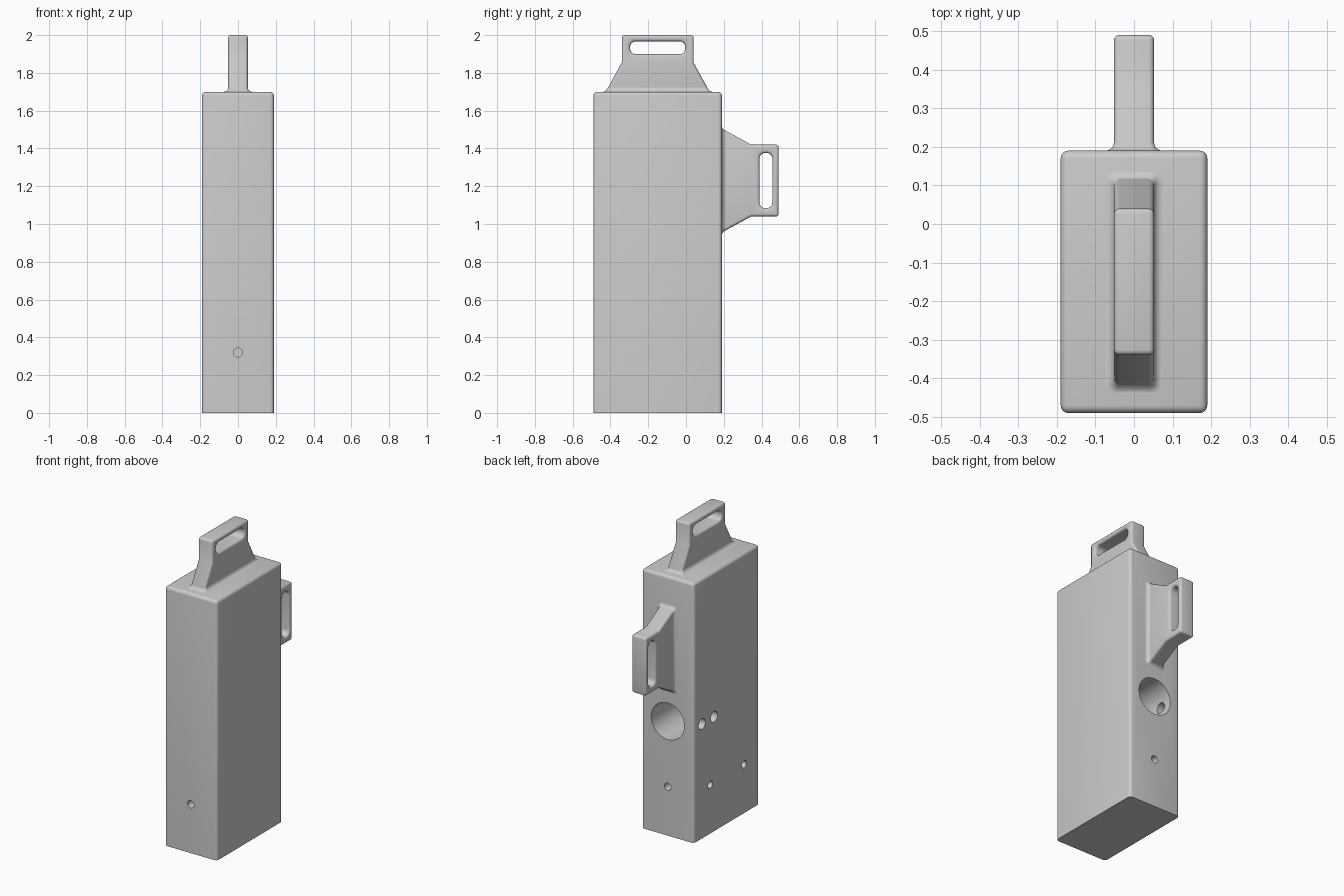
import bpy, bmesh, math
from mathutils import Matrix, Vector

old = bpy.data.objects.get("Cube")
if old:
    bpy.data.objects.remove(old, do_unlink=True)

grey = bpy.data.materials.new("plain grey")
grey.use_nodes = True
grey.diffuse_color = (0.6, 0.6, 0.6, 1)
grey.node_tree.nodes["Principled BSDF"].inputs["Base Color"].default_value = (0.6, 0.6, 0.6, 1)


def make(name, bm):
    bmesh.ops.recalc_face_normals(bm, faces=bm.faces)
    mesh = bpy.data.meshes.new(name)
    bm.to_mesh(mesh)
    bm.free()
    obj = bpy.data.objects.new(name, mesh)
    bpy.context.collection.objects.link(obj)
    mesh.materials.append(grey)
    return obj


def select(obj):
    bpy.ops.object.select_all(action='DESELECT')
    obj.select_set(True)
    bpy.context.view_layer.objects.active = obj


def apply(obj, kind, **settings):
    mod = obj.modifiers.new(kind, kind)
    for key, value in settings.items():
        setattr(mod, key, value)
    select(obj)
    bpy.ops.object.modifier_apply(modifier=mod.name)


def cut(obj, cutter):
    cutter.hide_render = True
    apply(obj, 'BOOLEAN', operation='DIFFERENCE', object=cutter, solver='EXACT')
    bpy.data.objects.remove(cutter, do_unlink=True)


def smooth(obj):
    select(obj)
    bpy.ops.object.shade_smooth_by_angle(angle=math.radians(29))


def prism(name, points, half):
    """Extrude a (y, z) outline symmetrically along x."""
    bm = bmesh.new()
    face = bm.faces.new([bm.verts.new((-half, y, z)) for y, z in points])
    ext = bmesh.ops.extrude_face_region(bm, geom=[face])
    verts = [v for v in ext["geom"] if isinstance(v, bmesh.types.BMVert)]
    bmesh.ops.translate(bm, verts=verts, vec=(2 * half, 0, 0))
    return make(name, bm)


def round_rect(hx, hy, r, steps=5):
    """Outline of a rounded rectangle."""
    pts = []
    for i, (sx, sy) in enumerate([(1, 1), (-1, 1), (-1, -1), (1, -1)]):
        for k in range(steps + 1):
            a = math.pi / 2 * (i + k / steps)
            pts.append((sx * (hx - r) + r * math.cos(a), sy * (hy - r) + r * math.sin(a)))
    return pts


def drill(obj, point, inward, radius, depth):
    """Blind hole starting at a surface point."""
    direction = Vector(inward)
    start, end = Vector(point) - direction * 0.05, Vector(point) + direction * depth
    bm = bmesh.new()
    turn = direction.to_track_quat('Z', 'Y').to_matrix().to_4x4()
    bmesh.ops.create_cone(bm, cap_ends=True, segments=48, radius1=radius, radius2=radius,
                          depth=(end - start).length,
                          matrix=Matrix.Translation((start + end) / 2) @ turn)
    cut(obj, make("hole_cutter", bm))


# Body block, rounded everywhere but at the bottom
bm = bmesh.new()
bmesh.ops.create_cube(bm, size=1, matrix=Matrix.Translation((0, -0.15, 0.85))
                      @ Matrix.Diagonal((0.38, 0.68, 1.7, 1)))
edges = [e for e in bm.edges if max(v.co.z for v in e.verts) > 1]
bmesh.ops.bevel(bm, geom=edges, offset=0.02, segments=4, profile=0.5, affect='EDGES')
body = make("body", bm)

# Large back bore, screw holes front and back, side holes
drill(body, (0, 0.19, 0.75), (0, -1, 0), 0.12, 0.4)
drill(body, (0, 0.19, 0.32), (0, -1, 0), 0.024, 0.12)
drill(body, (0, -0.49, 0.32), (0, 1, 0), 0.024, 0.12)
for y, z, radius in [(0.105, 0.75, 0.035), (-0.02, 0.75, 0.035), (0.02, 0.32, 0.024), (-0.33, 0.32, 0.024)]:
    drill(body, (-0.19, y, z), (1, 0, 0), radius, 0.12)
smooth(body)


def handle(name, matrix):
    # Tapered lug with a slotted grip
    right = [(0.275, -0.04), (0.275, 0), (0.19, 0.155), (0.19, 0.3)]
    lug = prism(name, right + [(-y, z) for y, z in reversed(right)], 0.052)
    slot = [(y, z + 0.233) for y, z in round_rect(0.146, 0.034, 0.03)]
    cut(lug, prism("slot_cutter", slot, 0.1))
    apply(lug, 'BEVEL', width=0.014, segments=4, limit_method='ANGLE',
          angle_limit=math.radians(40))
    # Concave fillet around the foot
    r, steps = 0.022, 6
    bm = bmesh.new()
    rings = []
    for k in range(steps + 1):
        a = math.pi / 2 * k / steps
        flare, height = r * (1 - math.sin(a)), r * (1 - math.cos(a))
        outline = round_rect(0.052 + flare, 0.274 - 0.55 * height + flare * 0.6, 0.014 + flare * 0.6)
        rings.append([bm.verts.new((x, y, height)) for x, y in outline])
    for low, high in zip(rings, rings[1:]):
        for i in range(len(low)):
            j = (i + 1) % len(low)
            bm.faces.new((low[i], low[j], high[j], high[i]))
    bm.faces.new(rings[0])
    bm.faces.new(rings[-1])
    foot = make(name + "_foot", bm)
    for obj in (lug, foot):
        obj.data.transform(matrix)
        smooth(obj)


handle("top_handle", Matrix.Translation((0, -0.15, 1.7)))
handle("back_handle", Matrix.Translation((0, 0.19, 1.23)) @ Matrix.Rotation(-math.pi / 2, 4, 'X'))
